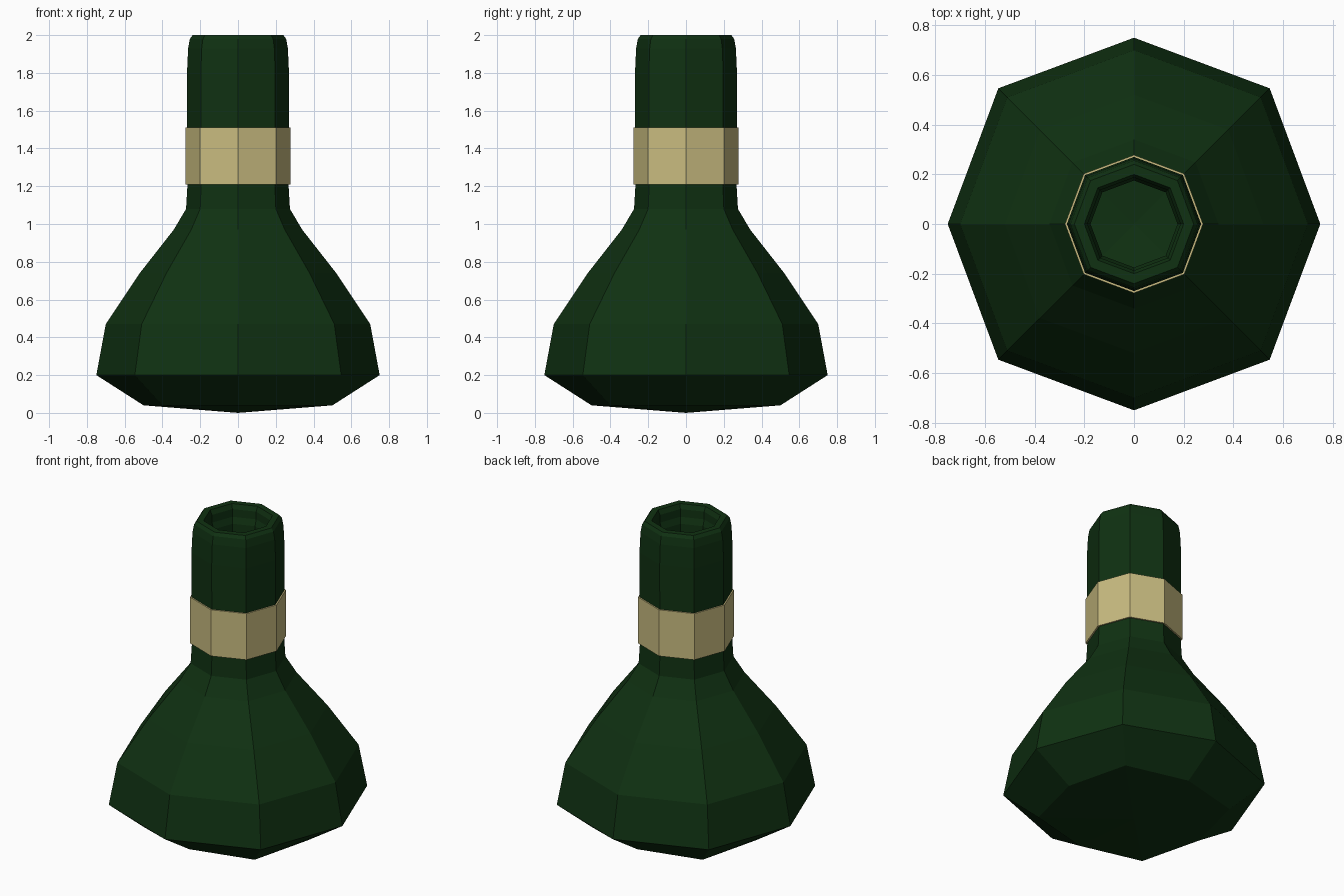
import bpy, bmesh, math

cube = bpy.data.objects.get("Cube")
if cube:
    bpy.data.objects.remove(cube, do_unlink=True)

SIDES = 8


def make_material(name, rgb):
    mat = bpy.data.materials.new(name)
    mat.use_nodes = True
    mat.diffuse_color = (*rgb, 1)
    mat.node_tree.nodes["Principled BSDF"].inputs["Base Color"].default_value = (*rgb, 1)
    return mat


def lathe(name, profile, mat, closed=False):
    """Turn (radius, height, corner stretch) points into a faceted octagonal body."""
    bm = bmesh.new()
    rings = []
    for r, z, stretch in profile:
        if r == 0:
            rings.append([bm.verts.new((0, 0, z))] * SIDES)
            continue
        ring = []
        for i in range(SIDES):
            a = math.tau * i / SIDES
            rad = r * (stretch if i % 2 else 1)
            ring.append(bm.verts.new((rad * math.cos(a), rad * math.sin(a), z)))
        rings.append(ring)
    pairs = list(zip(rings, rings[1:]))
    if closed:
        pairs.append((rings[-1], rings[0]))
    for low, high in pairs:
        for i in range(SIDES):
            j = (i + 1) % SIDES
            corners = dict.fromkeys((low[i], low[j], high[j], high[i]))
            bm.faces.new(list(corners))
    bmesh.ops.recalc_face_normals(bm, faces=bm.faces)
    mesh = bpy.data.meshes.new(name)
    bm.to_mesh(mesh)
    bm.free()
    mesh.materials.append(mat)
    obj = bpy.data.objects.new(name, mesh)
    bpy.context.collection.objects.link(obj)
    return obj


green = make_material("dark green glass", (0.005, 0.031, 0.006))
tan = make_material("tan label", (0.58, 0.50, 0.215))

K = 1.03  # diagonal corners sit slightly further out

# Outer wall from the base tip to the lip, then the hollow inside back down
outer = [(0, 0, 1), (0.5, 0.04, 1.13), (0.75, 0.2, K), (0.70, 0.47, K),
         (0.52, 0.74, K), (0.34, 0.97, K), (0.275, 1.08, K), (0.268, 1.2, K),
         (0.27, 1.8, K), (0.264, 1.93, K), (0.255, 1.98, K), (0.24, 2.0, K)]
inner = [(0.20, 2.0, K), (0.187, 1.97, K), (0.187, 1.92, K), (0.175, 1.88, K),
         (0.18, 1.1, K), (0.62, 0.45, K), (0.66, 0.23, K), (0.42, 0.1, K), (0, 0.06, 1)]
lathe("bottle", outer + inner, green)

# Label band around the neck
lathe("neck_band", [(0.278, 1.21, K), (0.278, 1.51, K),
                    (0.262, 1.51, K), (0.262, 1.21, K)], tan, closed=True)
